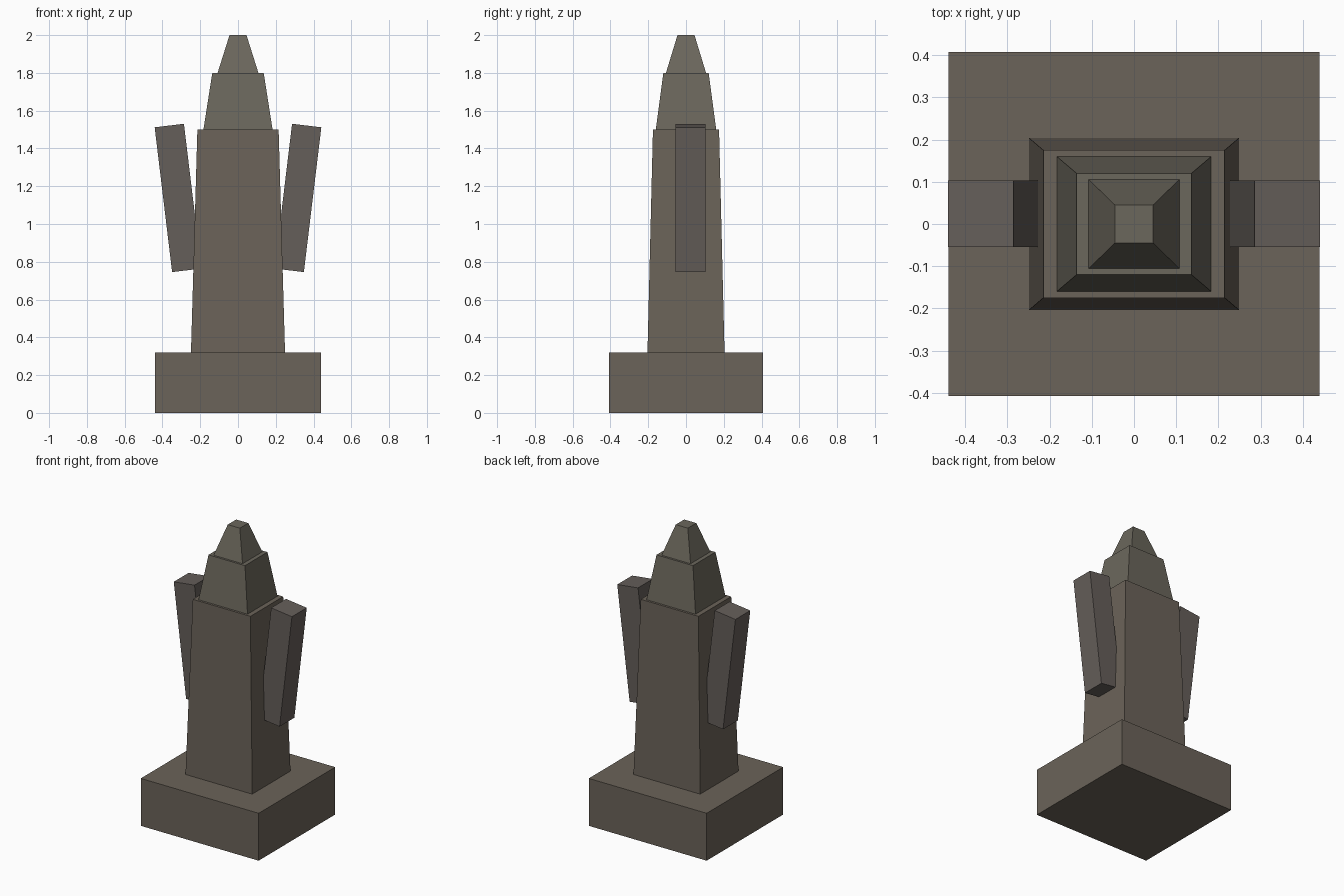
import bpy, bmesh, math
from mathutils import Matrix

if "Cube" in bpy.data.objects:
    bpy.data.objects.remove(bpy.data.objects["Cube"])


def material(name, rgb):
    m = bpy.data.materials.new(name)
    m.diffuse_color = (*rgb, 1)
    m.use_nodes = True
    m.node_tree.nodes["Principled BSDF"].inputs["Base Color"].default_value = m.diffuse_color
    return m


stone = material("brown stone", (0.147, 0.125, 0.100))
mossy = material("mossy stone", (0.147, 0.135, 0.107))
grey = material("grey stone", (0.130, 0.113, 0.102))


def block(name, mat, bottom, top, z0, z1, matrix=Matrix()):
    """Tapered block: bottom and top are (half x, half y)."""
    bm = bmesh.new()
    bmesh.ops.create_cube(bm, size=2)
    for v in bm.verts:
        hx, hy = top if v.co.z > 0 else bottom
        v.co = (v.co.x * hx, v.co.y * hy, z1 if v.co.z > 0 else z0)
    bm.transform(matrix)
    me = bpy.data.meshes.new(name)
    bm.to_mesh(me)
    bm.free()
    me.materials.append(mat)
    ob = bpy.data.objects.new(name, me)
    bpy.context.collection.objects.link(ob)
    return ob


# Stacked monument: plinth, body, shoulders, head
block("plinth", stone, (0.44, 0.408), (0.44, 0.408), 0, 0.32)
block("body", stone, (0.249, 0.204), (0.215, 0.175), 0.32, 1.5)
block("shoulders", mossy, (0.183, 0.160), (0.136, 0.120), 1.5, 1.8)
block("head", mossy, (0.108, 0.106), (0.045, 0.045), 1.8, 2.0)

# Upright arms leaning outward, set slightly towards the back
for side, label in ((-1, "left"), (1, "right")):
    place = (Matrix.Translation((side * 0.3175, 0.024, 1.138))
             @ Matrix.Rotation(side * 0.12, 4, 'Y'))
    block(label + "_arm", grey, (0.078, 0.079), (0.078, 0.079), -0.386, 0.386, place)
